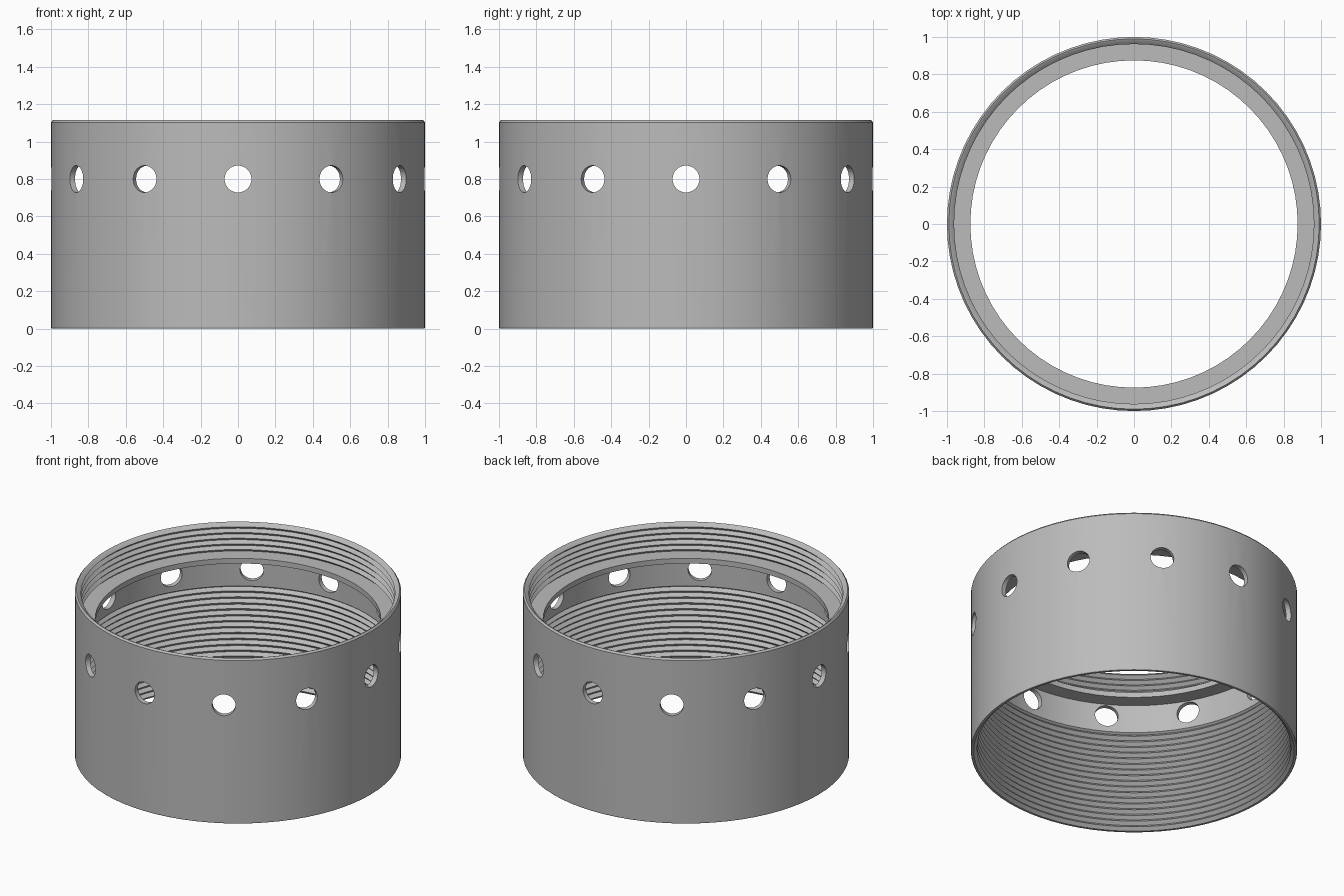
import bpy, bmesh, math
from mathutils import Matrix

cube = bpy.data.objects.get("Cube")
if cube:
    bpy.data.objects.remove(cube, do_unlink=True)

SIDES = 72
HEIGHT = 1.115
CREST, ROOT, WALL = 0.962, 0.982, 0.968

metal = bpy.data.materials.new("grey metal")
metal.use_nodes = True
colour = (0.5, 0.5, 0.5, 1)
metal.diffuse_color = colour
metal.node_tree.nodes["Principled BSDF"].inputs["Base Color"].default_value = colour


def thread(z0, z1, turns):
    """Zigzag of V grooves from z0 up to z1."""
    pitch = (z1 - z0) / turns
    points = []
    for i in range(turns):
        points += [(ROOT, z0 + i * pitch), (CREST, z0 + (i + 0.5) * pitch)]
    return points + [(ROOT, z1)]


def lathe(name, profile):
    """Spin a closed (radius, height) profile round the z axis."""
    bm = bmesh.new()
    rings = []
    for i in range(SIDES):
        a = 2 * math.pi * i / SIDES
        rings.append([bm.verts.new((r * math.cos(a), r * math.sin(a), z)) for r, z in profile])
    count = len(profile)
    for i in range(SIDES):
        a, b = rings[i], rings[(i + 1) % SIDES]
        for j in range(count):
            k = (j + 1) % count
            bm.faces.new((a[j], b[j], b[k], a[k]))
    bmesh.ops.recalc_face_normals(bm, faces=bm.faces)
    return add_object(name, bm)


def add_object(name, bm):
    mesh = bpy.data.meshes.new(name)
    bm.to_mesh(mesh)
    bm.free()
    mesh.materials.append(metal)
    obj = bpy.data.objects.new(name, mesh)
    bpy.context.collection.objects.link(obj)
    return obj


# Sleeve: outer wall, chamfered rim, upper thread, inner lip, plain band, lower thread
outside = [(0.997, 0), (1, 0.005), (1, HEIGHT - 0.012), (0.99, HEIGHT)]
upper = thread(0.92, HEIGHT - 0.003, 5)[::-1]
lip = [(0.875, 0.92), (0.875, 0.885), (WALL, 0.88)]
band = [(WALL, 0.69)]
lower = thread(0, 0.68, 17)[::-1]
sleeve = lathe("threaded_sleeve", outside + upper + lip + band + lower)

# Ring of twelve round holes, cut by twelve short radial pins
bm = bmesh.new()
for i in range(12):
    place = (Matrix.Rotation(math.radians(30 * i), 4, 'Z')
             @ Matrix.Translation((0.98, 0, 0.8))
             @ Matrix.Rotation(math.radians(90), 4, 'Y'))
    bmesh.ops.create_cone(bm, cap_ends=True, segments=32, radius1=0.072,
                          radius2=0.072, depth=0.16, matrix=place)
pins = add_object("hole_cutter", bm)
pins.hide_render = True

cut = sleeve.modifiers.new("holes", 'BOOLEAN')
cut.operation = 'DIFFERENCE'
cut.solver = 'EXACT'
cut.object = pins

# Apply the cut, then shade the curved walls smooth
bpy.ops.object.select_all(action='DESELECT')
sleeve.select_set(True)
bpy.context.view_layer.objects.active = sleeve
bpy.ops.object.modifier_apply(modifier=cut.name)
bpy.data.objects.remove(pins, do_unlink=True)
bpy.ops.object.shade_smooth_by_angle(angle=math.radians(30))
